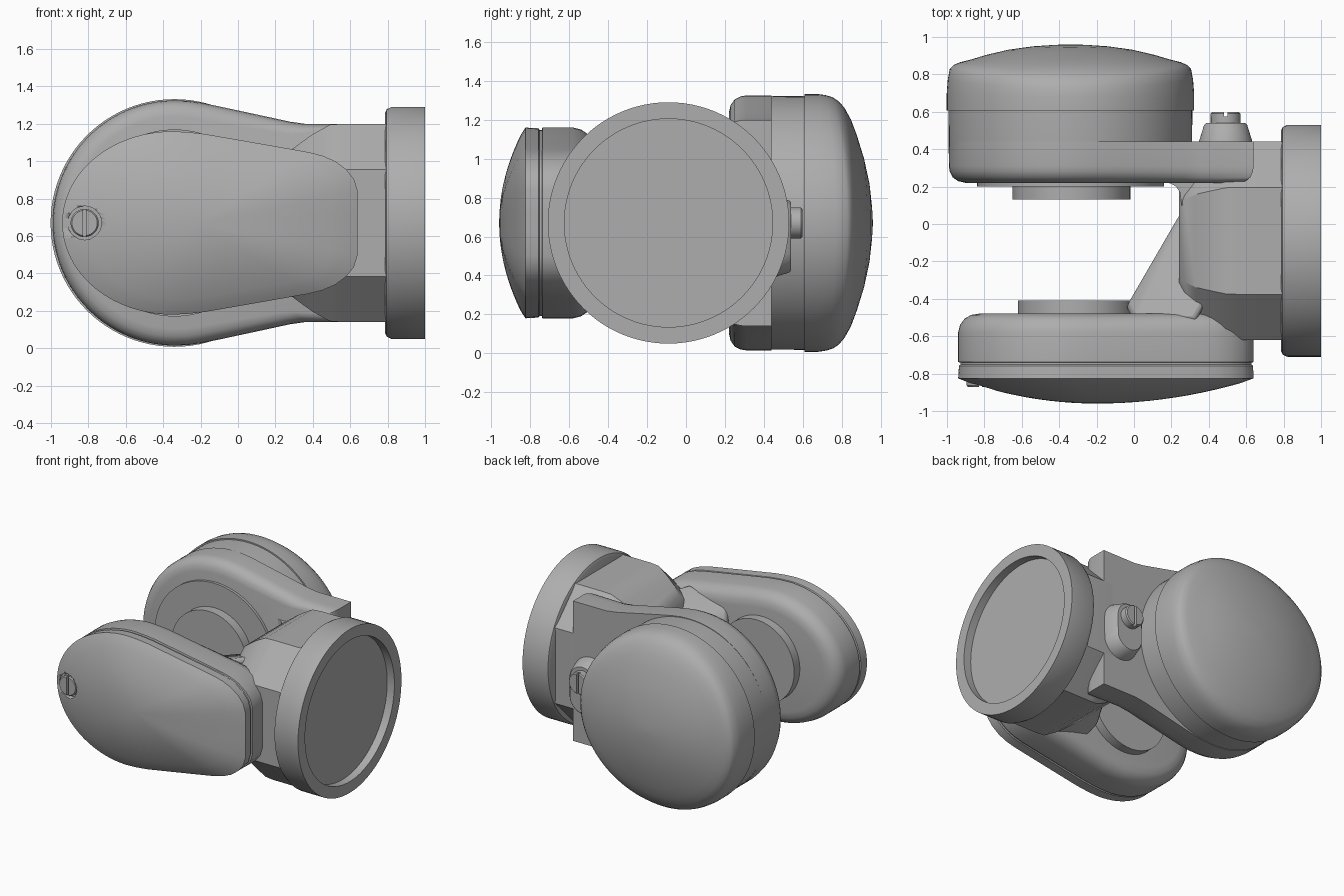
import bpy, bmesh, math
from mathutils import Vector

if "Cube" in bpy.data.objects:
    bpy.data.objects.remove(bpy.data.objects["Cube"])

ZC = 0.67      # height of the centre line
NECK_Y = -0.09  # centre of neck and flange
SEG = 96

grey = bpy.data.materials.new("plain_grey")
grey.use_nodes = True
grey.diffuse_color = (0.42, 0.42, 0.42, 1)
grey.node_tree.nodes["Principled BSDF"].inputs["Base Color"].default_value = grey.diffuse_color


def finish(name, bm, angle=35):
    bmesh.ops.recalc_face_normals(bm, faces=bm.faces)
    mesh = bpy.data.meshes.new(name)
    bm.to_mesh(mesh)
    bm.free()
    mesh.materials.append(grey)
    ob = bpy.data.objects.new(name, mesh)
    bpy.context.collection.objects.link(ob)
    bpy.ops.object.select_all(action="DESELECT")
    ob.select_set(True)
    bpy.context.view_layer.objects.active = ob
    bpy.ops.object.shade_smooth_by_angle(angle=math.radians(angle))
    return ob


def loft(name, rings, angle=35):
    """Skin a list of equally long point rings and close both ends."""
    bm = bmesh.new()
    vs = [[bm.verts.new(p) for p in ring] for ring in rings]
    n = len(vs[0])
    for a, b in zip(vs, vs[1:]):
        for i in range(n):
            j = (i + 1) % n
            bm.faces.new((a[i], a[j], b[j], b[i]))
    bm.faces.new(vs[0])
    bm.faces.new(vs[-1])
    return finish(name, bm, angle)


def circle(r, n=SEG):
    return [(r * math.cos(math.tau * i / n), r * math.sin(math.tau * i / n)) for i in range(n)]


def turned_y(name, x, z, profile, n=SEG):
    return loft(name, [[(x + a, y, z + b) for a, b in circle(r, n)] for r, y in profile])


def inset_ring(outline, cx, d, y):
    """Shrink an outline towards its own centre by distance d, at depth y."""
    ring = []
    for x, z in outline:
        v = Vector((x - cx, z))
        v *= max(0, 1 - d / v.length)
        ring.append((cx + v.x, y, ZC + v.y))
    return ring


def mirrored(half):
    """Half outline from left tip to right end, completed below the centre line."""
    return half + [(x, -z) for x, z in reversed(half) if z > 0]


def left_curve(cx, a, b, n=28):
    return [(cx - a * math.cos(t), b * math.sin(t))
            for t in (math.pi / 2 * i / n for i in range(n + 1))]


# Rear arm, running from the drum into the neck
rear = mirrored(left_curve(-0.34, 0.65, 0.655)
                + [(-0.27, 0.653), (-0.2, 0.643), (-0.1, 0.623), (0.1, 0.58), (0.28, 0.541),
                   (0.36, 0.53), (0.64, 0.53)])
EDGE = [(0.09, 0.22), (0.05, 0.229), (0.02, 0.25), (0.005, 0.28), (0, 0.31), (0, 0.44)]
loft("rear_arm", [inset_ring(rear, -0.34, d, y) for d, y in EDGE])

# Rear drum body and its domed cap
turned_y("rear_drum", -0.34, ZC, [(0.56, 0.221), (0.6, 0.23), (0.63, 0.25),
                                  (0.645, 0.28), (0.65, 0.31), (0.652, 0.615)])
cap_rings = [(0.662, 0.608, 0.608), (0.662, 0.69, 0.68), (0.656, 0.77, 0.72), (0.645, 0.83, 0.755),
             (0.625, 0.85, 0.785), (0.59, 0.865, 0.815), (0.53, 0.88, 0.848), (0.45, 0.904, 0.878),
             (0.33, 0.932, 0.915), (0.2, 0.95, 0.943), (0.08, 0.958, 0.956), (0.01, 0.96, 0.96)]
rings = []
for r, y_side, y_top in cap_rings:
    ring = []
    for a, b in circle(r):
        k = (b / r) ** 2
        ring.append((-0.34 + a, y_side + (y_top - y_side) * k, ZC + b))
    rings.append(ring)
loft("rear_cap", rings)

# Front arm, with a rounded inner edge and a narrow groove under its cover
front = mirrored(left_curve(-0.35, 0.59, 0.49)
                 + [(-0.27, 0.486), (-0.18, 0.476), (0, 0.445), (0.2, 0.41), (0.38, 0.378),
                    (0.45, 0.36), (0.52, 0.33), (0.58, 0.285), (0.62, 0.235), (0.64, 0.17),
                    (0.64, 0.05)])
CX = -0.2
loft("front_arm", [inset_ring(front, CX, d, y) for d, y in
                   [(0.12, -0.478), (0.07, -0.486), (0.035, -0.505), (0.01, -0.54),
                    (0, -0.58), (0, -0.738), (0.012, -0.741), (0.012, -0.77)]])

# Domed front cover with a screw hole
rings = [inset_ring(front, CX, 0.012, -0.752), inset_ring(front, CX, 0.004, -0.758),
         inset_ring(front, CX, 0, -0.825)]
for i in range(1, 13):
    s = 1 - i / 12.2
    rings.append([(CX + (x - CX) * s, -0.83 - 0.13 * (1 - s * s), ZC + z * s) for x, z in front])
cover = loft("front_cover", rings)
hole = turned_y("screw_hole_cutter", -0.82, ZC, [(0.09, -1.1), (0.09, -0.83)], 48)
hole.hide_render = True
hole.hide_viewport = True
cut = cover.modifiers.new("screw_hole", "BOOLEAN")
cut.operation = "DIFFERENCE"
cut.object = hole


def screw(name, x, base, slot, top, r):
    """Round head along y, split by an upright slot."""
    turned_y(name + "_base", x, ZC, [(r, base), (r, slot)], 48)
    a0 = math.acos(0.12)
    for side, word in ((-1, "right"), (1, "left")):
        arc = [(side * math.cos(t), math.sin(t))
               for t in (-a0 + 2 * a0 * i / 24 for i in range(25))]
        loft(f"{name}_{word}_half",
             [[(x + r * k * a, y, ZC + r * k * b) for a, b in arc]
              for k, y in ((1, slot), (1, top + (slot - top) * 0.35), (0.9, top))])


screw("front_screw", -0.82, -0.8, -0.845, -0.872, 0.075)
screw("rear_screw", 0.49, 0.5, 0.575, 0.598, 0.08)

# Tapered oblong boss under the rear screw
rings = []
for r, y in ((0.145, 0.43), (0.14, 0.45), (0.115, 0.53), (0.105, 0.54)):
    rings.append([(0.49 + a, y, (ZC if b >= 0 else 0.53) + b) for a, b in circle(r, 48)])
loft("rear_boss", rings)

# Facing pads on the inner sides of both arms
turned_y("rear_pad_wide", -0.34, ZC, [(0.5, 0.23), (0.5, 0.2)])
turned_y("rear_pad", -0.335, ZC, [(0.315, 0.21), (0.315, 0.13)])
turned_y("front_pad", -0.305, ZC, [(0.315, -0.5), (0.315, -0.41)])

# Eight-sided neck, rounded off towards the arms
OCT = [(1, 0.54), (0.54, 1), (-0.54, 1), (-1, 0.54),
       (-1, -0.54), (-0.54, -1), (0.54, -1), (1, -0.54)]
neck = loft("neck", [[(x, NECK_Y + hy * a, ZC + hz * b) for a, b in OCT] for x, hy, hz in
                     [(0.24, 0.36, 0.33), (0.27, 0.41, 0.38), (0.33, 0.46, 0.425),
                      (0.4, 0.49, 0.475), (0.49, 0.525, 0.525), (0.56, 0.53, 0.53),
                      (0.8, 0.53, 0.53)]], 30)

# Sloping web that ties the front arm to the neck
bm = bmesh.new()
for x, y, h in ((-0.04, -0.44, 0.22), (0.0, -0.52, 0.3), (0.33, -0.52, 0.38), (0.45, -0.3, 0.36),
                (0.25, 0.06, 0.2), (0.45, 0.06, 0.25)):
    for s in (-1, 1):
        bm.verts.new((x, y, ZC + s * h))
bmesh.ops.convex_hull(bm, input=bm.verts[:])
web = finish("web", bm, 50)
bev = web.modifiers.new("soft_edges", "BEVEL")
bev.width = 0.03
bev.segments = 3

# Filleted corner between the rear arm and the neck
fillet = [(0.16, 0.225), (0.2, 0.215), (0.225, 0.2), (0.245, 0.17), (0.255, 0.1), (0.4, 0.1), (0.4, 0.3), (0.16, 0.3)]
loft("rear_fillet", [[(x, y, ZC + h) for x, y in fillet] for h in (-0.36, 0.36)])

# Mounting flange with a shallow round recess
loft("flange", [[(x, NECK_Y + a, ZC + b) for a, b in circle(r)] for x, r in
                [(0.787, 0.59), (0.795, 0.608), (0.82, 0.62), (1.0, 0.62), (1.0, 0.535),
                 (0.94, 0.535)]])
